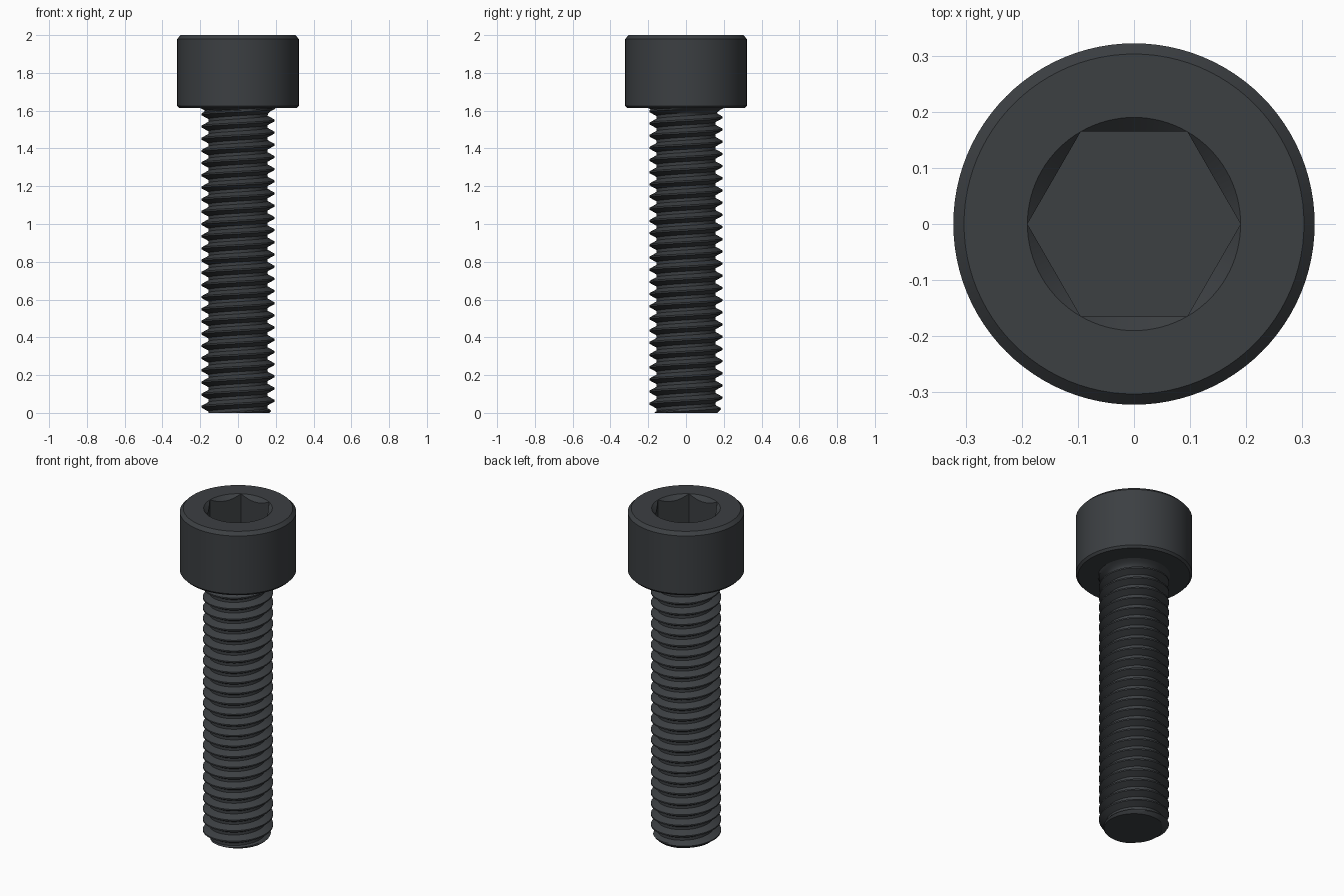
import bpy, bmesh
from math import pi, cos, sin

if "Cube" in bpy.data.objects:
    bpy.data.objects.remove(bpy.data.objects["Cube"])

PITCH = 2 / 31
CREST, ROOT = 0.194, 0.157
HEAD_Z = 1.613

steel = bpy.data.materials.new("black_steel")
steel.diffuse_color = (0.045, 0.05, 0.055, 1)
steel.use_nodes = True
steel.node_tree.nodes["Principled BSDF"].inputs["Base Color"].default_value = steel.diffuse_color


def grid_object(name, rows, cols, point):
    """Wrap a grid of point(row, turn) around z and weld its seam."""
    bm = bmesh.new()
    g = [[bm.verts.new(point(i, j / cols)) for j in range(cols + 1)]
         for i in range(rows)]
    for i in range(rows - 1):
        for j in range(cols):
            bm.faces.new((g[i][j], g[i][j + 1], g[i + 1][j + 1], g[i + 1][j]))
    bmesh.ops.remove_doubles(bm, verts=bm.verts, dist=1e-5)
    bmesh.ops.recalc_face_normals(bm, faces=bm.faces)
    me = bpy.data.meshes.new(name)
    bm.to_mesh(me)
    bm.free()
    ob = bpy.data.objects.new(name, me)
    bpy.context.collection.objects.link(ob)
    me.materials.append(steel)
    bpy.ops.object.select_all(action='DESELECT')
    ob.select_set(True)
    bpy.context.view_layer.objects.active = ob
    bpy.ops.object.shade_smooth_by_angle(angle=0.45)
    return ob


# Head: turned outside, countersunk hexagonal socket inside
SOCKET_R, HEX_FLAT, FLOOR = 0.19, 0.1645, 1.81
outer = [(0.17, HEAD_Z), (0.31, HEAD_Z), (0.322, HEAD_Z + 0.013),
         (0.322, 1.98), (0.303, 2.0), (SOCKET_R, 2.0)]


def head_point(i, turn):
    a = turn * 2 * pi
    hex_r = HEX_FLAT / cos(a % (pi / 3) - pi / 6)
    rings = outer + [(hex_r, 2.0 - (SOCKET_R - hex_r)),
                     (hex_r, FLOOR), (0, FLOOR)]
    r, z = rings[i]
    return r * cos(a), r * sin(a), z


grid_object("socket_head", len(outer) + 3, 96, head_point)

# Threaded shank: helical rows clipped at the tip and under the head
OFFSETS = [-0.0625, 0.0625, 0.16, 0.27, 0.375, 0.5, 0.625, 0.73, 0.84]
N = len(OFFSETS)
TURNS = 29


def thread_radius(phase, z):
    d = abs((phase + 0.5) % 1 - 0.5)
    t = min(max((d - 0.0625) / (0.375 - 0.0625), 0), 1)
    r = CREST + (ROOT - CREST) * t
    r = min(r, 0.165 + z)                      # chamfered tip
    u = max((z - 1.575) / (HEAD_Z - 1.575), 0)
    return max(r, ROOT + 0.043 * u * u)        # fillet under the head


def shank_point(i, turn):
    if i == 0:
        return 0, 0, 0                         # centre of the end face
    i -= 1
    z = (i // N - 2 + OFFSETS[i % N] + turn) * PITCH
    z = min(max(z, 0), HEAD_Z)
    r = thread_radius(z / PITCH - turn, z)
    a = turn * 2 * pi
    return r * cos(a), r * sin(a), z


grid_object("threaded_shank", TURNS * N + 1, 72, shank_point)
